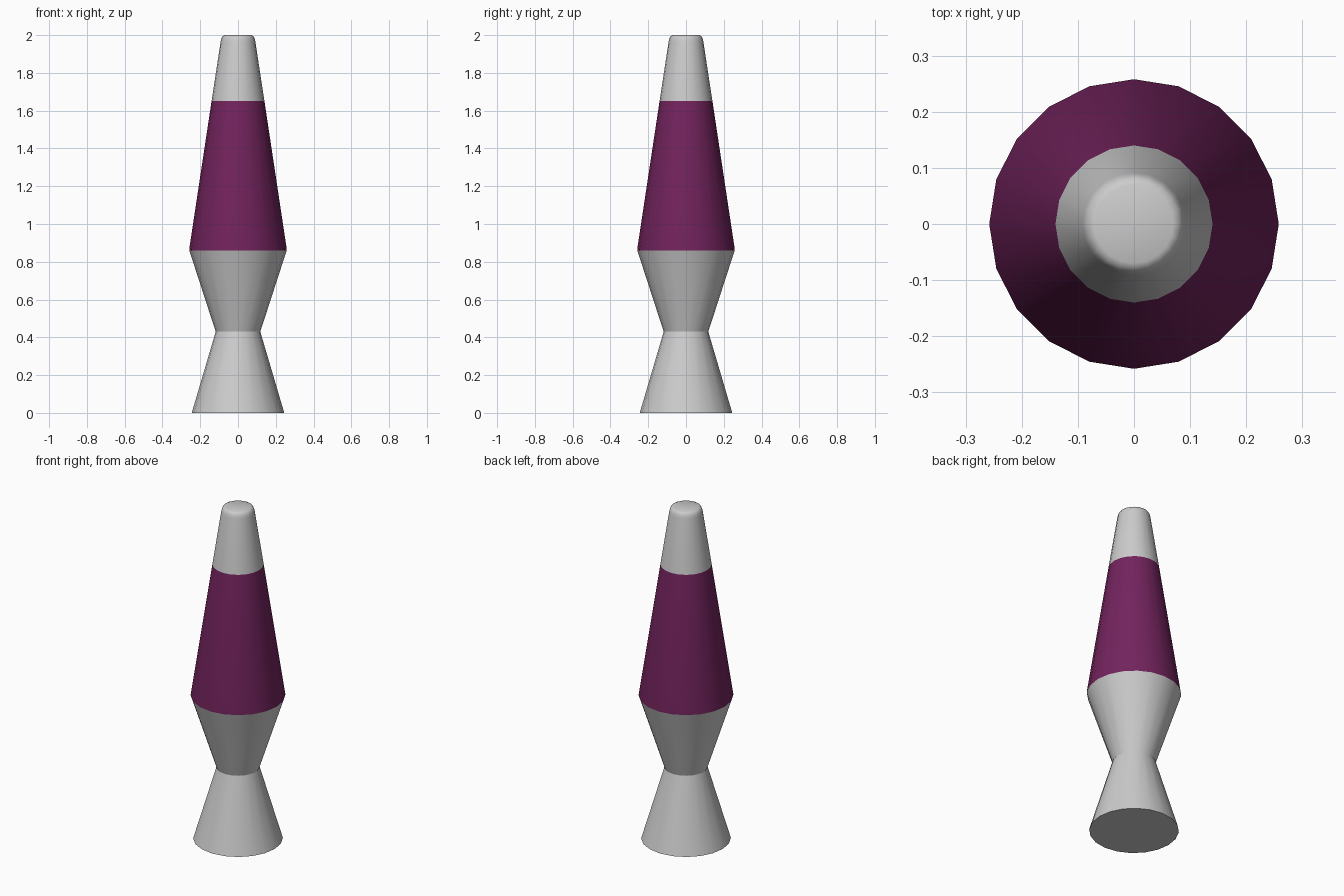
import bpy, bmesh, math

if "Cube" in bpy.data.objects:
    bpy.data.objects.remove(bpy.data.objects["Cube"])

SIDES = 20


def lathe(name, profile, close_bottom=False, close_top=False, color=None, angle=40):
    """Spin (radius, z) points around the z axis."""
    bm = bmesh.new()
    rings = []
    for r, z in profile:
        rings.append([bm.verts.new((r * math.cos(2 * math.pi * i / SIDES),
                                    r * math.sin(2 * math.pi * i / SIDES), z))
                      for i in range(SIDES)])
    for low, high in zip(rings, rings[1:]):
        for i in range(SIDES):
            j = (i + 1) % SIDES
            bm.faces.new((low[i], low[j], high[j], high[i]))
    if close_bottom:
        bm.faces.new(rings[0][::-1])
    if close_top:
        bm.faces.new(rings[-1])
    mesh = bpy.data.meshes.new(name)
    bm.to_mesh(mesh)
    bm.free()
    obj = bpy.data.objects.new(name, mesh)
    bpy.context.collection.objects.link(obj)
    if color:
        mat = bpy.data.materials.new(name + "_color")
        mat.diffuse_color = color
        mat.use_nodes = True
        mat.node_tree.nodes["Principled BSDF"].inputs["Base Color"].default_value = mat.diffuse_color
        mesh.materials.append(mat)
    bpy.ops.object.select_all(action='DESELECT')
    obj.select_set(True)
    bpy.context.view_layer.objects.active = obj
    bpy.ops.object.shade_smooth_by_angle(angle=math.radians(angle))
    return obj


# Flared foot, closed underneath
lathe("foot", [(0.245, 0), (0.118, 0.43)], close_bottom=True)

# Cup that holds the glass, with a slightly rounded lip
lathe("cup", [(0.118, 0.43), (0.252, 0.842), (0.258, 0.86)])

# Tapered coloured glass
lathe("glass", [(0.258, 0.86), (0.258, 0.868), (0.14, 1.65)],
      color=(0.17, 0.017, 0.11, 1))

# Metal cap with a rounded top edge
lathe("cap", [(0.14, 1.65), (0.092, 1.965), (0.088, 1.983), (0.081, 1.995),
              (0.07, 2.0)], close_top=True)
